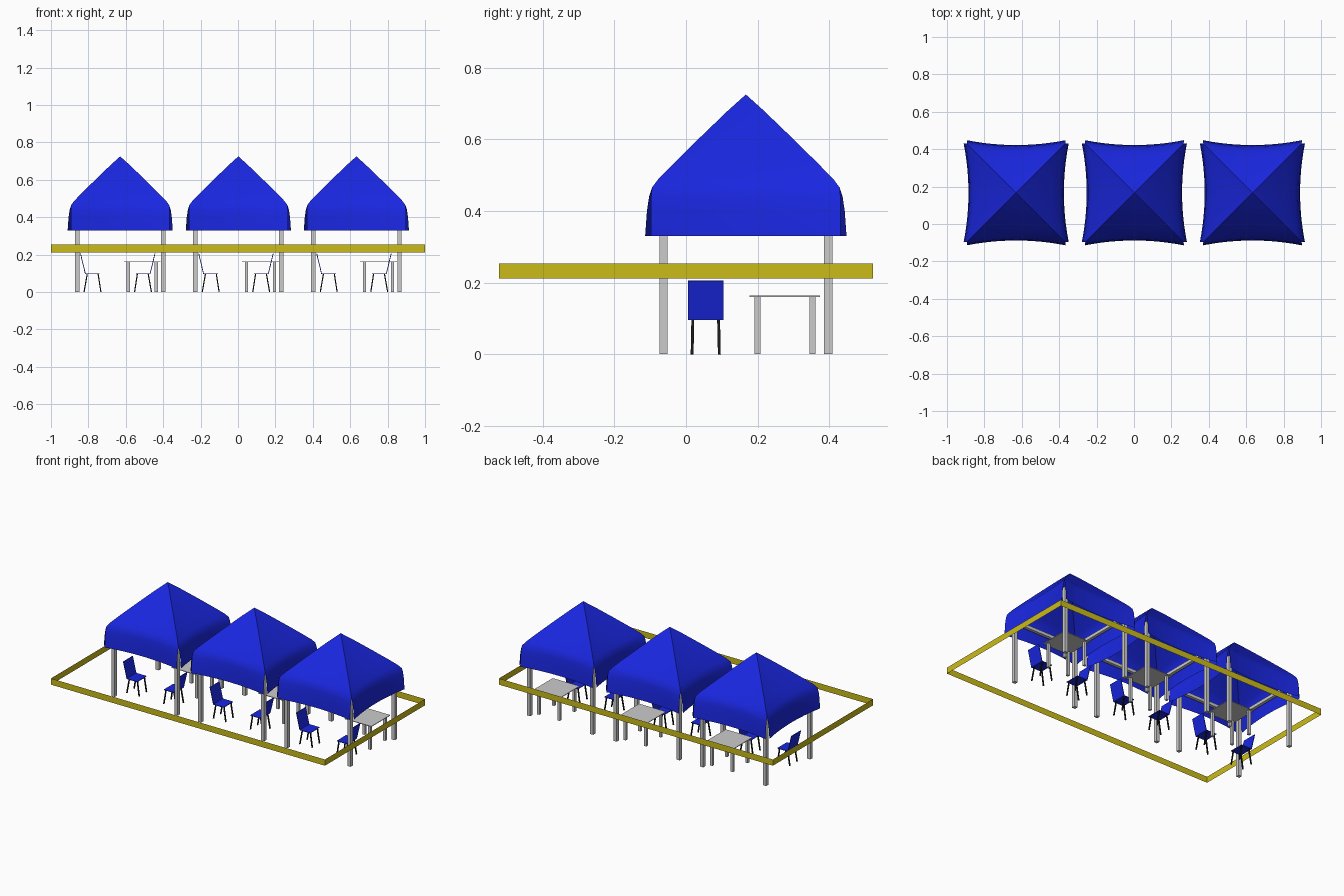
import bpy, bmesh, math
from mathutils import Vector, Matrix

if "Cube" in bpy.data.objects:
    bpy.data.objects.remove(bpy.data.objects["Cube"])


def material(name, rgb):
    m = bpy.data.materials.new(name)
    m.diffuse_color = (*rgb, 1)
    m.use_nodes = True
    m.node_tree.nodes["Principled BSDF"].inputs["Base Color"].default_value = m.diffuse_color
    return m


BLUE = material("blue_cloth", (0.01, 0.02, 0.75))
YELLOW = material("yellow_band", (0.6, 0.5, 0.01))
BLACK = material("black_metal", (0.01, 0.01, 0.01))


def finish(name, bm, mat=None):
    me = bpy.data.meshes.new(name)
    bm.to_mesh(me)
    bm.free()
    ob = bpy.data.objects.new(name, me)
    bpy.context.collection.objects.link(ob)
    if mat:
        me.materials.append(mat)
    return ob


def add_box(bm, center, size):
    bmesh.ops.create_cube(bm, size=1, matrix=Matrix.Translation(center) @ Matrix.Diagonal((*size, 1)))


def add_bar(bm, a, b, width, depth):
    # box stretched between two points; width runs along y
    a, b = Vector(a), Vector(b)
    z = (b - a).normalized()
    y = Vector((0, 1, 0))
    x = y.cross(z).normalized()
    y = z.cross(x)
    rot = Matrix((x, y, z)).transposed().to_4x4()
    size = Matrix.Diagonal((depth, width, (b - a).length, 1))
    bmesh.ops.create_cube(bm, size=1, matrix=Matrix.Translation((a + b) / 2) @ rot @ size)


# canopy section: half width at the corner, height, inward sag mid-side
PROFILE = [(0, .725, 0), (.05, .68, .001), (.13, .603, .006), (.2, .534, .012), (.245, .488, .017),
           (.262, .465, .02), (.27, .44, .023), (.276, .40, .025), (.281, .33, .026)]


def canopy(cx, cy):
    bm = bmesh.new()
    n = 12
    for k in range(4):
        rot = Matrix.Rotation(k * math.pi / 2, 3, 'Z')
        rows = []
        for r, z, sag in PROFILE:
            row = []
            for i in range(n + 1):
                t = 2 * i / n - 1
                # valance keeps its width, leaving a slit at each corner
                p = Vector((t * min(r, .264), -(r - sag * (1 - t * t)), z))
                row.append(bm.verts.new(rot @ p + Vector((cx, cy, 0))))
            rows.append(row)
        for a, b in zip(rows, rows[1:]):
            for i in range(n):
                bm.faces.new((a[i], b[i], b[i + 1], a[i + 1]))
    bmesh.ops.remove_doubles(bm, verts=bm.verts, dist=.0004)
    ob = finish("canopy", bm, BLUE)
    bpy.ops.object.select_all(action='DESELECT')
    ob.select_set(True)
    bpy.context.view_layer.objects.active = ob
    bpy.ops.object.shade_smooth_by_angle(angle=math.radians(40))


def tent_frame(cx, cy):
    bm = bmesh.new()
    h = .23
    for s in (-1, 1):
        for q in (-1, 1):
            add_box(bm, (cx + s * h, cy + q * h, .22), (.023, .023, .44))
        # top beams
        add_box(bm, (cx, cy + s * h, .41), (2 * h - .023, .02, .02))
        add_box(bm, (cx + s * h, cy, .41), (.02, 2 * h - .023, .02))
    finish("tent_frame", bm)


def table(cx, cy):
    bm = bmesh.new()
    add_box(bm, (cx, cy, .162), (.196, .197, .004))
    for s in (-1, 1):
        for q in (-1, 1):
            add_box(bm, (cx + s * .075, cy + q * .077, .08), (.017, .017, .16))
    finish("table", bm)


def chair(cx, cy, d):
    # d is the facing direction along x
    bm = bmesh.new()
    add_bar(bm, (cx - d * .038, cy, .098), (cx + d * .038, cy, .098), .098, .004)
    add_bar(bm, (cx - d * .038, cy, .097), (cx - d * .064, cy, .205), .098, .004)
    finish("chair_seat_and_back", bm, BLUE)
    bm = bmesh.new()
    for q in (-1, 1):
        y = cy + q * .036
        add_bar(bm, (cx - d * .028, y, .097), (cx - d * .045, y + q * .002, 0), .008, .006)
        add_bar(bm, (cx + d * .03, y, .097), (cx + d * .045, y + q * .002, 0), .008, .006)
    finish("chair_legs", bm, BLACK)


CY = .167
for cx in (-.63, .002, .633):
    canopy(cx, CY)
    tent_frame(cx, CY)
    table(cx + .118, .276)
    chair(cx - .148, .055, 1)
    chair(cx + .122, .055, -1)

# thin boundary band around the site
bm = bmesh.new()
corners = [(-1, -.522), (1, -.522), (1, .522), (-1, .522)]
low = [bm.verts.new((x, y, .212)) for x, y in corners]
top = [bm.verts.new((x, y, .253)) for x, y in corners]
for i in range(4):
    j = (i + 1) % 4
    bm.faces.new((low[i], low[j], top[j], top[i]))
finish("boundary_band", bm, YELLOW)
